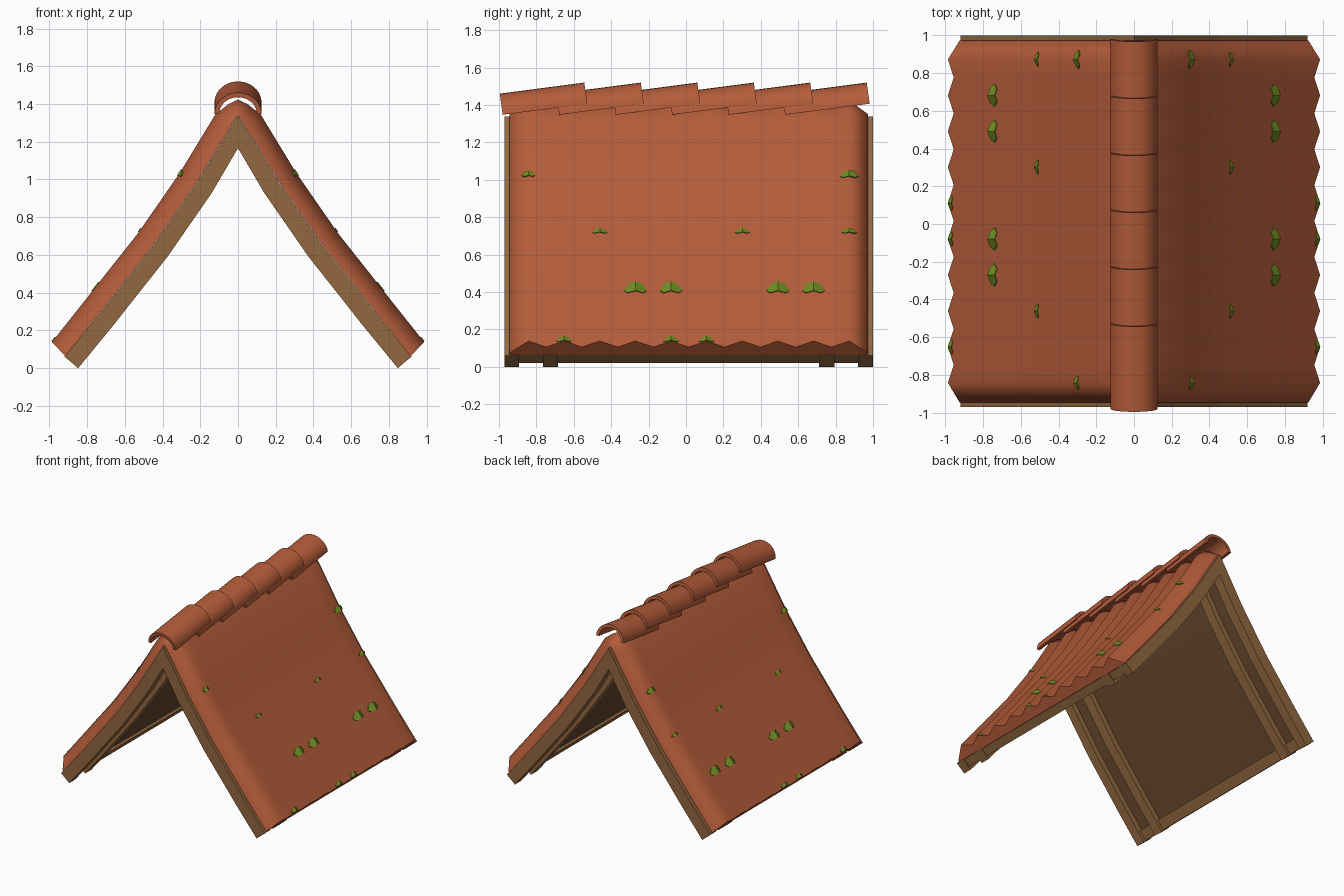
import bpy, bmesh, math
from mathutils import Vector as V

if "Cube" in bpy.data.objects:
    bpy.data.objects.remove(bpy.data.objects["Cube"])


def mat(name, c):
    m = bpy.data.materials.new(name)
    m.diffuse_color = (*c, 1)
    m.use_nodes = True
    m.node_tree.nodes["Principled BSDF"].inputs["Base Color"].default_value = m.diffuse_color
    return m


TILE = mat("terracotta", (0.456, 0.107, 0.042))
WOOD = mat("timber", (0.287, 0.138, 0.051))
BOARD = mat("dark_board", (0.14, 0.065, 0.029))
MOSS = mat("moss_green", (0.156, 0.262, 0.017))


def loft(name, rings, material, smooth=None):
    """Join closed rings of points into a capped solid."""
    bm = bmesh.new()
    vr = [[bm.verts.new(p) for p in r] for r in rings]
    n = len(vr[0])
    for a, b in zip(vr, vr[1:]):
        for i in range(n):
            j = (i + 1) % n
            bm.faces.new((a[i], a[j], b[j], b[i]))
    bm.faces.new(vr[0])
    bm.faces.new(vr[-1])
    bmesh.ops.recalc_face_normals(bm, faces=bm.faces)
    me = bpy.data.meshes.new(name)
    bm.to_mesh(me)
    bm.free()
    me.materials.append(material)
    if smooth:
        me.shade_smooth()
        me.set_sharp_from_angle(angle=math.radians(smooth))
    ob = bpy.data.objects.new(name, me)
    bpy.context.collection.objects.link(ob)
    return ob


def flip(stations):
    return [((-p[0], p[1]), (-n[0], n[1])) for p, n in stations]


def pt(st, t, y):
    """Point at height t off the roof line."""
    (x, z), (nx, nz) = st
    return (x + nx * t, y, z + nz * t)


# Roof line (top of the timber) as points with outward normals, eave to ridge
CURVE = [((0.92, 0.061), (0.766, 0.643)), ((0.728, 0.295), (0.775, 0.632)),
         ((0.618, 0.435), (0.785, 0.62)), ((0.45, 0.647), (0.805, 0.593)),
         ((0.219, 0.98), (0.84, 0.543))]
RAFTER = CURVE + [((0, 1.34), (0, 1.83))]
GABLE = RAFTER + flip(RAFTER[:-1])[::-1]


def between(a, b, f):
    return tuple(tuple(V(u).lerp(V(v), f)) for u, v in zip(a, b))


def beam(name, stations, t0, t1, y0, y1, material):
    loft(name, [[pt(s, t0, y0), pt(s, t1, y0), pt(s, t1, y1), pt(s, t0, y1)]
                for s in stations], material)


# Four pairs of rafters
for i, (y0, y1) in enumerate([(-0.97, -0.893), (-0.765, -0.685),
                              (0.71, 0.793), (0.92, 1.0)]):
    beam(f"rafter_pair_{i}", GABLE, -0.095, 0, y0, y1, WOOD)

# Boarding under the tiles
start = between(CURVE[0], CURVE[1], 0.06)
half = [start] + RAFTER[1:]
beam("roof_boarding", half + flip(half[:-1])[::-1], -0.05, -0.002, -0.92, 0.95, BOARD)

# Eave beams along both bottom edges
eave = [between(CURVE[0], CURVE[1], f) for f in (0.02, 0.3)]
for side, st in (("right", eave), ("left", flip(eave))):
    beam(f"eave_beam_{side}", st, -0.07, -0.003, -0.92, 0.95, WOOD)

# Corrugated tile covering: ten ridges, tapering at both gable edges
PITCH, COUNT, PEAK, VALLEY = 0.1905, 10, 0.105, 0.06
ridges = [-0.842 + PITCH * k for k in range(COUNT)]
wave = [(-0.945, 0.015)]
for k, y in enumerate(ridges):
    wave.append((y, PEAK))
    if k < COUNT - 1:
        wave.append((y + PITCH / 2, VALLEY))
wave.append((0.972, 0.015))
COVER = [((0.915, 0.063), (0.68, 0.72))] + CURVE[1:] + [
    ((0.03, 1.29), (0.86, 0.52)), ((0.012, 1.32), (0.36, 0.76)), ((0, 1.34), (0, 0.8))]
rings = []
for s in COVER + flip(COVER[:-1])[::-1]:
    rings.append([pt(s, t, y) for y, t in wave] + [pt(s, 0.002, 0.972), pt(s, 0.002, -0.945)])
loft("tile_covering", rings, TILE, 75)

# Six overlapping half-round ridge tiles, each tilted up to the back
TILT, SEG = 0.14, 14
for i in range(6):
    rings = []
    for y, z in ((-0.98, 1.348), (-0.528, 1.407)):
        y += 0.302 * i
        ring = []
        for r, h, order in ((0.125, 0.113, range(SEG + 1)), (0.1, 0.088, range(SEG, -1, -1))):
            for k in order:
                a = math.pi * k / SEG
                ring.append((r * math.cos(a), y - h * math.sin(a) * TILT, z + h * math.sin(a)))
        rings.append(ring)
    loft(f"ridge_tile_{i}", rings, TILE, 35)


# Moss patches draped over the tile ridges on both slopes
def station_at(z):
    for a, b in zip(COVER, COVER[1:]):
        za, zb = pt(a, PEAK, 0)[2], pt(b, PEAK, 0)[2]
        if za <= z <= zb:
            return between(a, b, (z - za) / (zb - za))


SLOPE = (PEAK - VALLEY) / (PITCH / 2)
patches = [(k, 0.43, 0.06, 0.024) for k in (3, 4, 7, 8)]
patches += [(k, 0.73, 0.038, 0.01) for k in (2, 6, 9)]
patches += [(0, 1.035, 0.036, 0.013), (9, 1.035, 0.05, 0.016)]
patches += [(k, 0.152, 0.04, 0.011) for k in (1, 4, 5)]
for i, (k, z, w, h) in enumerate(patches):
    stations = [station_at(z + d * h) for d in (-1, -0.2, 1)]
    for side in ("right", "left"):
        rings = []
        for s, f in zip(stations if side == "right" else flip(stations), (0.7, 1, 0.55)):
            top = [pt(s, PEAK + 0.005 - SLOPE * abs(d) * w * f, ridges[k] + d * w * f)
                   for d in (-1, 0, 1)]
            low = [pt(s, PEAK - 0.003 - SLOPE * abs(d) * w * f, ridges[k] + d * w * f)
                   for d in (1, 0, -1)]
            rings.append(top + low)
        loft(f"moss_{side}_{i}", rings, MOSS)
